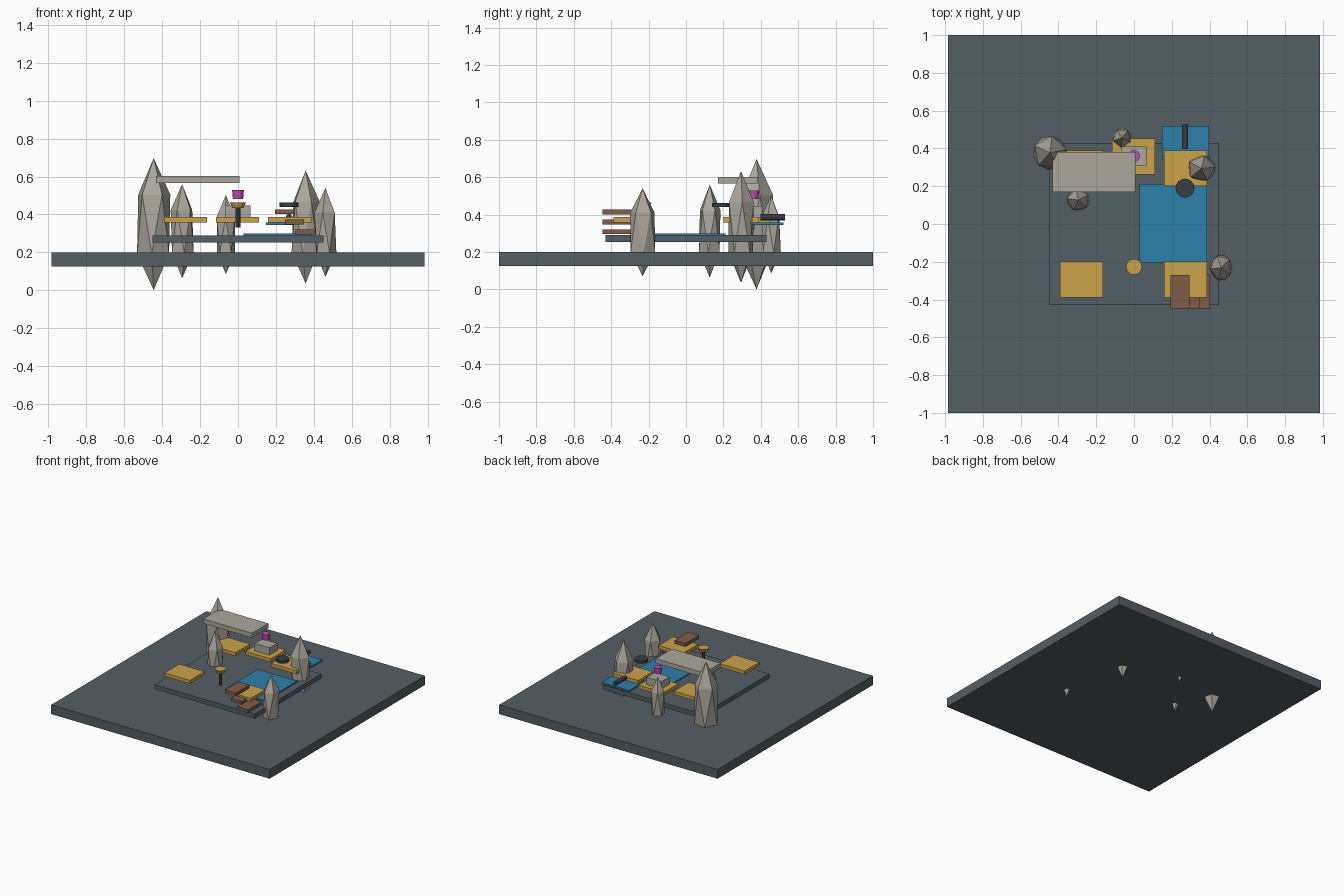
import bpy
import math
from mathutils import Matrix

if "Cube" in bpy.data.objects:
    bpy.data.objects.remove(bpy.data.objects["Cube"])


def material(name, rgb):
    # 0-255 display colour converted to linear
    m = bpy.data.materials.new(name)
    m.diffuse_color = [(c / 255 / 12.92) if c < 10 else ((c / 255 + 0.055) / 1.055) ** 2.4
                       for c in rgb] + [1]
    m.use_nodes = True
    m.node_tree.nodes["Principled BSDF"].inputs["Base Color"].default_value = m.diffuse_color
    return m


SLATE = material("slate", (84, 94, 101))
GOLD = material("gold", (203, 162, 74))
BLUE = material("water_blue", (44, 128, 170))
STONE = material("stone", (172, 167, 157))
BROWN = material("wood_brown", (128, 93, 72))
DARK = material("dark_metal", (54, 61, 69))
PINK = material("magenta", (196, 74, 178))


def finish(name, mat):
    ob = bpy.context.object
    ob.name = name
    ob.data.materials.append(mat)
    return ob


def box(name, mat, x, y, z):
    """Box from (min, max) ranges on each axis."""
    bpy.ops.mesh.primitive_cube_add(size=1)
    ob = finish(name, mat)
    mid = [(r[0] + r[1]) / 2 for r in (x, y, z)]
    size = [r[1] - r[0] for r in (x, y, z)]
    ob.data.transform(Matrix.Diagonal((*size, 1)))
    ob.location = mid
    return ob


def drum(name, mat, x, y, z, r_low, r_top, sides=16, rot=(0, 0, 0)):
    """Upright (or rotated) drum between two heights."""
    bpy.ops.mesh.primitive_cone_add(vertices=sides, radius1=r_low, radius2=r_top,
                                    depth=z[1] - z[0], rotation=rot,
                                    location=(x, y, (z[0] + z[1]) / 2))
    ob = finish(name, mat)
    bpy.ops.object.shade_smooth_by_angle(angle=math.radians(30))
    return ob


def spire(name, x, y, low, top, rx, ry, turn):
    """Stretched icosahedron piercing the ground."""
    bpy.ops.mesh.primitive_ico_sphere_add(subdivisions=1, radius=1)
    ob = finish(name, STONE)
    ob.data.transform(Matrix.Rotation(turn, 4, 'Z'))
    ob.data.transform(Matrix.Diagonal((rx, ry, (top - low) / 2, 1)))
    ob.location = (x, y, (low + top) / 2)


# Ground and raised floor
box("ground_slab", SLATE, (-0.985, 0.985), (-1, 1), (0.125, 0.2))
box("floor_plate", SLATE, (-0.45, 0.45), (-0.43, 0.43), (0.253, 0.29))

# Pools
box("main_pool", BLUE, (0.03, 0.387), (-0.207, 0.212), (0.288, 0.299))
box("rear_pool", BLUE, (0.147, 0.397), (0.34, 0.52), (0.345, 0.358))

# Gold platforms
for i, (x, y) in enumerate([(-0.277, -0.293), (0.273, -0.293), (-0.277, 0.295),
                            (0.273, 0.295), (-0.002, 0.358)]):
    box(f"gold_platform_{i + 1}", GOLD, (x - 0.114, x + 0.114),
        (y - 0.095, y + 0.095), (0.358, 0.386))

# Steps up to the front platform
for i in range(3):
    x, z = 0.194 + 0.055 * i, 0.401 - 0.053 * i
    box(f"step_{i + 1}", BROWN, (x, x + 0.099), (-0.447, -0.27), (z, z + 0.025))

# Canopy slab
box("canopy", STONE, (-0.432, 0.007), (0.17, 0.381), (0.565, 0.602))

# Altar with glowing orb drum
box("altar", STONE, (-0.067, 0.067), (0.31, 0.41), (0.385, 0.446))
drum("altar_orb", PINK, 0, 0.36, (0.482, 0.528), 0.027, 0.031)

# Brazier
drum("brazier_post", DARK, 0, -0.227, (0.33, 0.437), 0.012, 0.012, 12)
drum("brazier_bowl", GOLD, 0, -0.227, (0.435, 0.464), 0.03, 0.042)

# Dark disc and spout
drum("dark_disc", DARK, 0.27, 0.19, (0.44, 0.462), 0.05, 0.05)
drum("spout", DARK, 0.27, 0.463, (0.3205, 0.4505), 0.017, 0.017, 16, (math.pi / 2, 0, 0))

# Crystal spires
spire("spire_rear_left", -0.445, 0.377, 0.0, 0.697, 0.1, 0.1, 0.2)
spire("spire_left", -0.295, 0.127, 0.063, 0.56, 0.068, 0.065, 0.5)
spire("spire_rear", -0.064, 0.455, 0.085, 0.503, 0.056, 0.058, 0.9)
spire("spire_right", 0.357, 0.294, 0.035, 0.632, 0.083, 0.078, 0.1)
spire("spire_front_right", 0.461, -0.232, 0.07, 0.54, 0.065, 0.077, 0.7)
